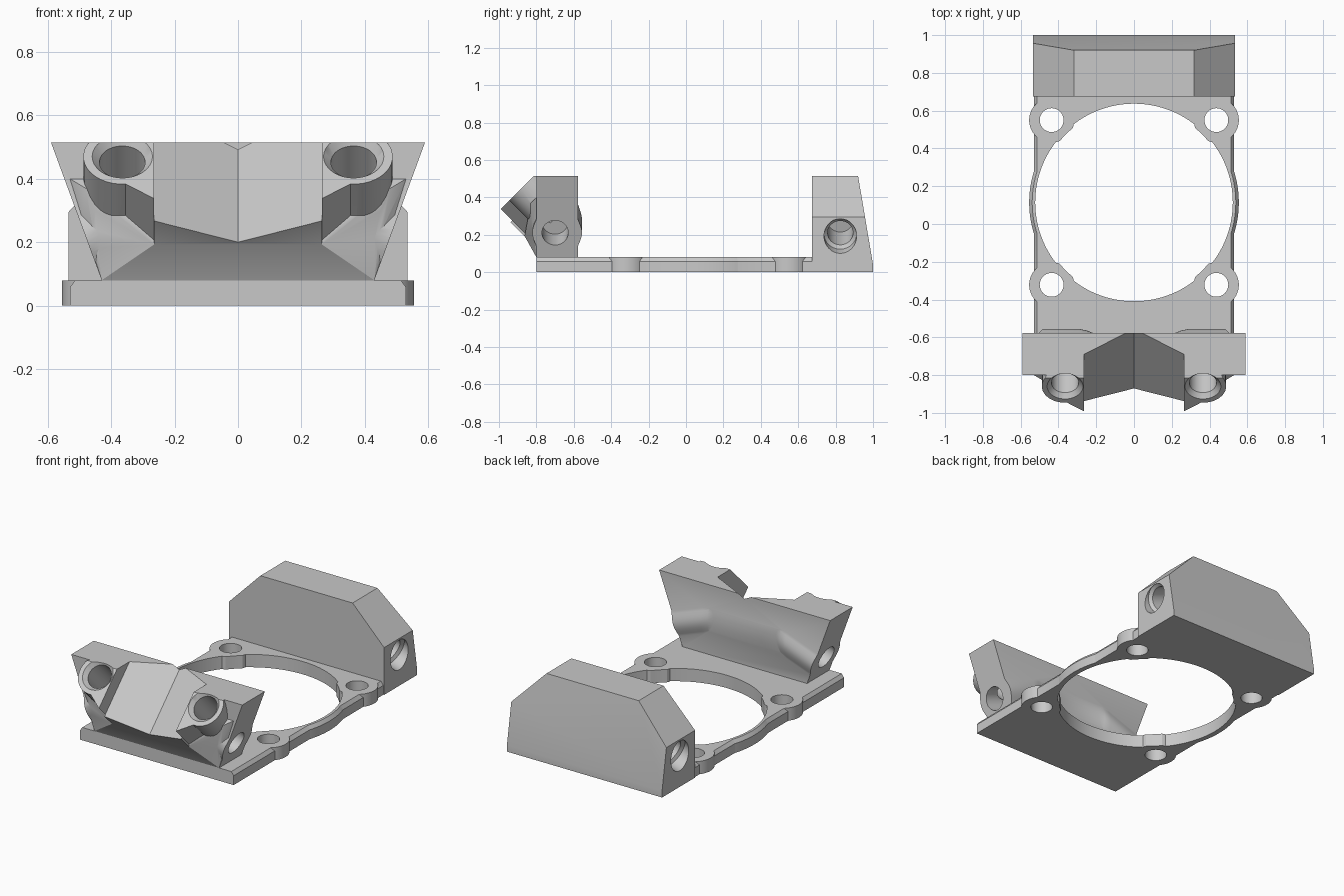
import bpy, bmesh, math
from mathutils import Vector, Matrix

if "Cube" in bpy.data.objects:
    bpy.data.objects.remove(bpy.data.objects["Cube"], do_unlink=True)

grey = bpy.data.materials.new("light_grey")
grey.use_nodes = True
grey.diffuse_color = (0.58, 0.58, 0.58, 1)
grey.node_tree.nodes["Principled BSDF"].inputs["Base Color"].default_value = (0.58, 0.58, 0.58, 1)

S = math.sqrt(0.5)
# Slanted frame: local x across, local y down the slope, local z out of the slope
SLOPE = Matrix(((1, 0, 0, 0), (0, -S, -S, 0), (0, -S, S, 0), (0, 0, 0, 1)))


def finish_mesh(name, bm):
    bmesh.ops.recalc_face_normals(bm, faces=bm.faces)
    mesh = bpy.data.meshes.new(name)
    bm.to_mesh(mesh)
    bm.free()
    ob = bpy.data.objects.new(name, mesh)
    bpy.context.collection.objects.link(ob)
    mesh.materials.append(grey)
    return ob


def loft(name, rings):
    """Skin closed rings of points and cap both ends."""
    bm = bmesh.new()
    vs = [[bm.verts.new(p) for p in ring] for ring in rings]
    n = len(vs[0])
    for a, b in zip(vs, vs[1:]):
        for i in range(n):
            bm.faces.new((a[i], a[(i + 1) % n], b[(i + 1) % n], b[i]))
    bm.faces.new(vs[0])
    bm.faces.new(vs[-1])
    return finish_mesh(name, bm)


def hull(name, points):
    bm = bmesh.new()
    for p in points:
        bm.verts.new(p)
    bmesh.ops.convex_hull(bm, input=bm.verts)
    return finish_mesh(name, bm)


def rod(name, start, direction, sections, sides=64):
    """Turned solid: sections are (distance, radius) along the direction."""
    d = Vector(direction).normalized()
    q = Vector((0, 0, 1)).rotation_difference(d)
    rings = []
    for dist, r in sections:
        rings.append([Vector(start) + q @ Vector((r * math.cos(a), r * math.sin(a), dist))
                      for a in (2 * math.pi * i / sides for i in range(sides))])
    return loft(name, rings)


def box(name, lo, hi):
    return hull(name, [(x, y, z) for x in (lo[0], hi[0]) for y in (lo[1], hi[1]) for z in (lo[2], hi[2])])


def combine(ob, other, op):
    mod = ob.modifiers.new("join", 'BOOLEAN')
    mod.operation, mod.object, mod.solver = op, other, 'EXACT'
    dg = bpy.context.evaluated_depsgraph_get()
    mesh = bpy.data.meshes.new_from_object(ob.evaluated_get(dg))
    ob.modifiers.clear()
    ob.data = mesh
    bpy.data.objects.remove(other, do_unlink=True)


def add(ob, other):
    combine(ob, other, 'UNION')


def cut(ob, other):
    combine(ob, other, 'DIFFERENCE')


T = 0.08     # plate thickness
CY = 0.114   # opening centre
UP = (0, 0, 1)

# Base plate with chamfered long edges
section = [(-0.53, 0), (0.53, 0), (0.53, 0.058), (0.514, T), (-0.514, T), (-0.53, 0.058)]
plate = loft("base_plate", [[(x, y, z) for x, z in section] for y in (-0.8, 0.68)])
add(plate, rod("rim", (0, CY, 0), UP, [(0, 0.555), (0.058, 0.555), (T, 0.539)], 128))
cut(plate, rod("opening", (0, CY, -0.1), UP, [(0, 0.523), (0.3, 0.523)], 128))
lugs = [(sx * 0.436, CY + sy * 0.436) for sx in (-1, 1) for sy in (-1, 1)]
for x, y in lugs:
    add(plate, rod("lug", (x, y, 0), UP, [(0, 0.119), (T, 0.119)]))
cut(plate, rod("lug_trim", (0, CY, -0.1), UP, [(0, 0.51), (0.3, 0.51)], 128))
for x, y in lugs:
    cut(plate, rod("screw_hole", (x, y, -0.1), UP, [(0, 0.063), (0.3, 0.063)]))

# Rear block: sloping back and clipped upper corners
outline = [(-0.535, 0), (0.535, 0), (0.535, 0.295), (0.318, 0.515), (-0.318, 0.515), (-0.535, 0.295)]
rear = loft("rear_block", [[(x, 0.675, z) for x, z in outline],
                           [(x, 1.02, z) for x, z in outline]])
cut(rear, loft("back_slope", [[(x, 1.0, -0.1), (x, 1.0, 0.04), (x, 0.92, 0.515), (x, 0.903, 0.615),
                               (x, 1.2, 0.615), (x, 1.2, -0.1)] for x in (-0.8, 0.8)]))
TILT = math.tan(math.radians(20))
for s in (-1, 1):
    cut(rear, rod("rear_hole", (s * 0.62, 0.825, 0.193 - 0.085 * TILT), (-s, 0, TILT),
                  [(0, 0.087), (0.125, 0.087), (0.14, 0.068), (0.34, 0.068)]))

# Front block: leaning sides
front = loft("front_block", [[(-0.43, y, T), (0.43, y, T), (0.59, y, 0.515), (-0.59, y, 0.515)]
                             for y in (-0.8, -0.578)])


def sleeve_ring(x, z, swell):
    """Section of a sleeve that swells gently out of both faces."""
    ring = []
    for side, y in ((1, -0.588), (-1, -0.79)):
        for i in range(17):
            t = side * (-1 + i / 8)
            ring.append((x, y + side * swell * (1 + math.cos(math.pi * t)) / 2, z + 0.13 * t))
    return ring


# Sleeves around the side holes
for s in (-1, 1):
    add(front, loft("sleeve", [sleeve_ring(s * x, 0.21 + (0.48 - x) * TILT, w)
                               for x, w in ((0.62, 0.032), (0.29, 0.032), (0.25, 0.024), (0.2, 0.004))]))

# Slanted nose with a round boss on each side
R, BX, BU, TIP = 0.123, 0.365, 0.275, 0.474
right = [(0.265, TIP), (0.265, 0.462)]
right += [(BX + R * math.cos(a), BU + R * math.sin(a))
          for a in (math.radians(95 - 10 * i) for i in range(24))]
right += [(0.265, 0.18)]
shape = right + [(-x, u) for x, u in reversed(right)]
add(front, loft("nose", [[SLOPE @ Vector((x, u, n)) for x, u in shape] for n in (0.71, 0.94)]))

# Flared support blending the nose and bosses into the block
flare = []
for s in (-1, 1):
    flare += [(s * 0.2, -0.836, 0.166), (s * 0.265, -0.863, 0.193), (s * 0.43, -0.8, T),
              (s * 0.43, -0.7, T), (s * 0.27, -0.7, 0.25), (s * 0.45, -0.83, 0.3),
              (s * 0.48, -0.83, 0.37), (s * 0.53, -0.8, 0.4), (s * 0.48, -0.8, 0.25)]
add(front, hull("flare", flare))

# Valley cut down the slope, then trims for the top and leaning sides
valley = [(0, 0.757), (0.265, 0.852), (0.265, 1.3), (-0.265, 1.3), (-0.265, 0.852)]
cut(front, loft("valley", [[SLOPE @ Vector((x, u, n)) for x, n in valley] for u in (-0.6, 0.9)]))
cut(front, box("top_trim", (-1, -1.3, 0.515), (1, 0, 1)))
LEAN = 0.16 / 0.435
for s in (-1, 1):
    edge = [(s * (0.43 + (z - T) * LEAN), z) for z in (-0.2, 0.7)]
    edge += [(s * 1.2, 0.7), (s * 1.2, -0.2)]
    cut(front, loft("side_trim", [[(x, y, z) for x, z in edge] for y in (-1.3, -0.3)]))

# Elbow passages: countersunk mouth on the boss, exit through the side
for s in (-1, 1):
    mouth = SLOPE @ Vector((s * BX, BU, 0.96))
    cut(front, rod("boss_hole", mouth, (0, S, -S),
                   [(0, 0.095), (0.02, 0.095), (0.045, 0.072), (0.26, 0.072)]))
    cut(front, rod("side_hole", (s * 0.6, -0.7, 0.21 - 0.12 * TILT), (-s, 0, TILT),
                   [(0, 0.07), (0.3, 0.07)]))

for ob in (plate, rear, front):
    bpy.ops.object.select_all(action='DESELECT')
    ob.select_set(True)
    bpy.context.view_layer.objects.active = ob
    bpy.ops.object.shade_smooth_by_angle(angle=math.radians(25))
